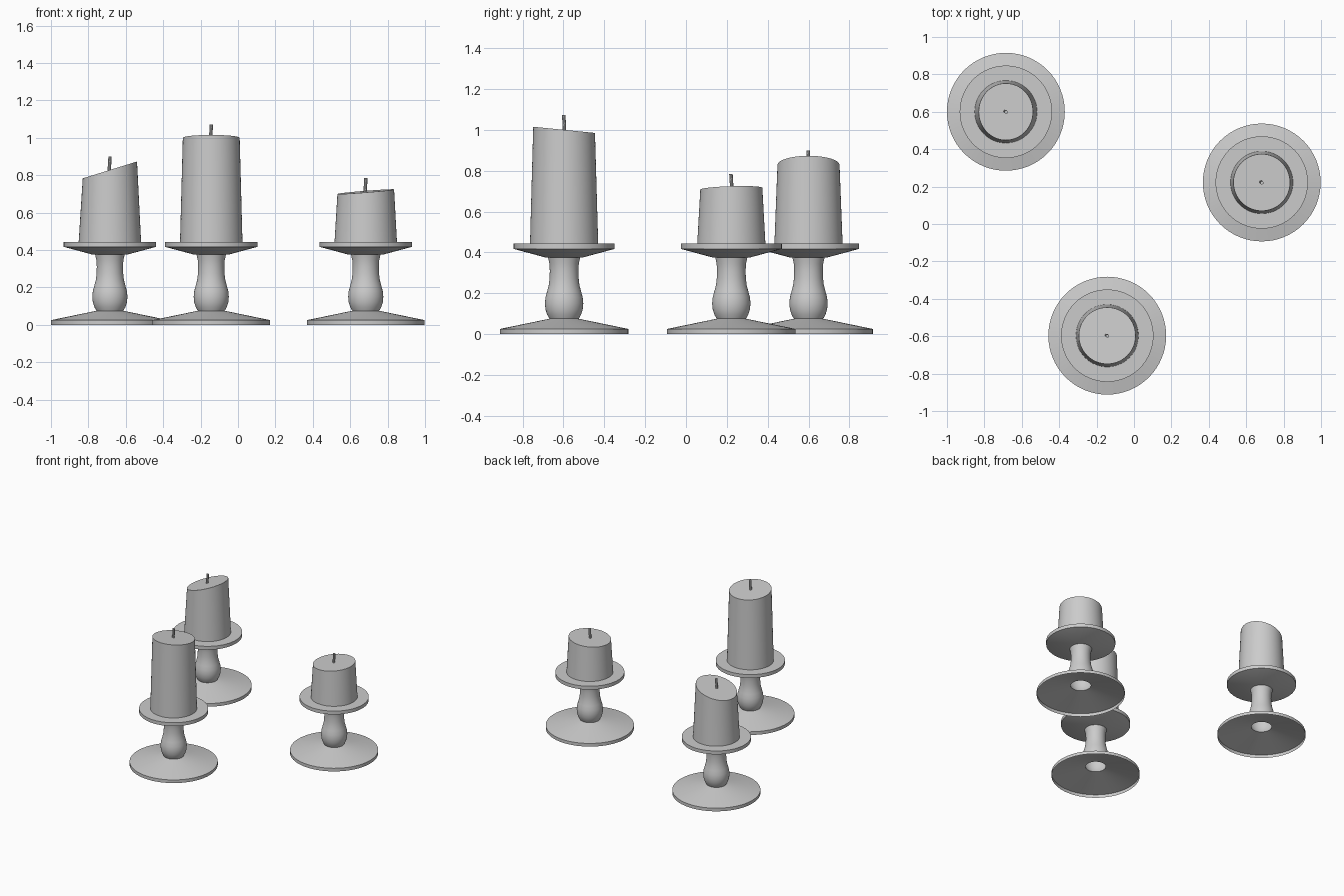
import bpy, bmesh
from math import cos, sin, pi, radians
from mathutils import Vector

if "Cube" in bpy.data.objects:
    bpy.data.objects.remove(bpy.data.objects["Cube"])

SEG = 64


def finish(name, bm, angle=35):
    bmesh.ops.recalc_face_normals(bm, faces=bm.faces)
    mesh = bpy.data.meshes.new(name)
    bm.to_mesh(mesh)
    bm.free()
    ob = bpy.data.objects.new(name, mesh)
    bpy.context.collection.objects.link(ob)
    bpy.ops.object.select_all(action='DESELECT')
    ob.select_set(True)
    bpy.context.view_layer.objects.active = ob
    bpy.ops.object.shade_smooth_by_angle(angle=radians(angle))
    return ob


def skin(rings, cap_start, cap_end):
    """Bridge a list of equal-length point rings into a tube."""
    bm = bmesh.new()
    loops = [[bm.verts.new(p) for p in ring] for ring in rings]
    n = len(loops[0])
    for a, b in zip(loops, loops[1:]):
        for i in range(n):
            j = (i + 1) % n
            bm.faces.new((a[i], a[j], b[j], b[i]))
    if cap_start:
        bm.faces.new(loops[0][::-1])
    if cap_end:
        bm.faces.new(loops[-1])
    return bm


def circle(r, z, n=SEG, cx=0, cy=0, slope=(0, 0)):
    """Circle of radius r, optionally tilted to the given x / y slopes."""
    nrm = Vector((-slope[0], -slope[1], 1)).normalized()
    rot = Vector((0, 0, 1)).rotation_difference(nrm)
    c = Vector((cx, cy, z))
    return [c + rot @ Vector((r * cos(2 * pi * i / n), r * sin(2 * pi * i / n), 0))
            for i in range(n)]


# Turned holder: hollow foot, bulb, neck and flat drip plate
HOLDER = [(0.315, 0), (0.315, 0.025), (0.072, 0.075),
          (0.083, 0.095), (0.091, 0.12), (0.094, 0.15), (0.091, 0.18),
          (0.083, 0.21), (0.075, 0.24), (0.071, 0.275), (0.070, 0.31),
          (0.072, 0.345), (0.079, 0.376),
          (0.095, 0.376), (0.247, 0.417), (0.247, 0.444)]

# name, position, height of the candle top, slope of the candle top
SETS = [("left", (-0.685, 0.60), 0.828, (0.31, 0.0)),
        ("middle", (-0.143, -0.597), 1.0, (0.0, -0.1)),
        ("right", (0.683, 0.222), 0.712, (0.08, 0.03))]

for name, (x, y), top, slope in SETS:
    holder = finish(name + "_holder",
                    skin([circle(r, z) for r, z in HOLDER], False, True))

    # Tapered candle with a slanted top
    candle = finish(name + "_candle",
                    skin([circle(0.167, 0.441), circle(0.152, top, slope=slope)], True, True))

    # Slightly bent wick
    path = [(-0.004, 0.002, -0.015), (-0.002, 0.001, 0.025), (0.001, -0.002, 0.072)]
    wick = finish(name + "_wick",
                  skin([circle(0.009, top + dz, 10, dx, dy) for dx, dy, dz in path], True, True))

    for ob in (holder, candle, wick):
        ob.location = (x, y, 0)
